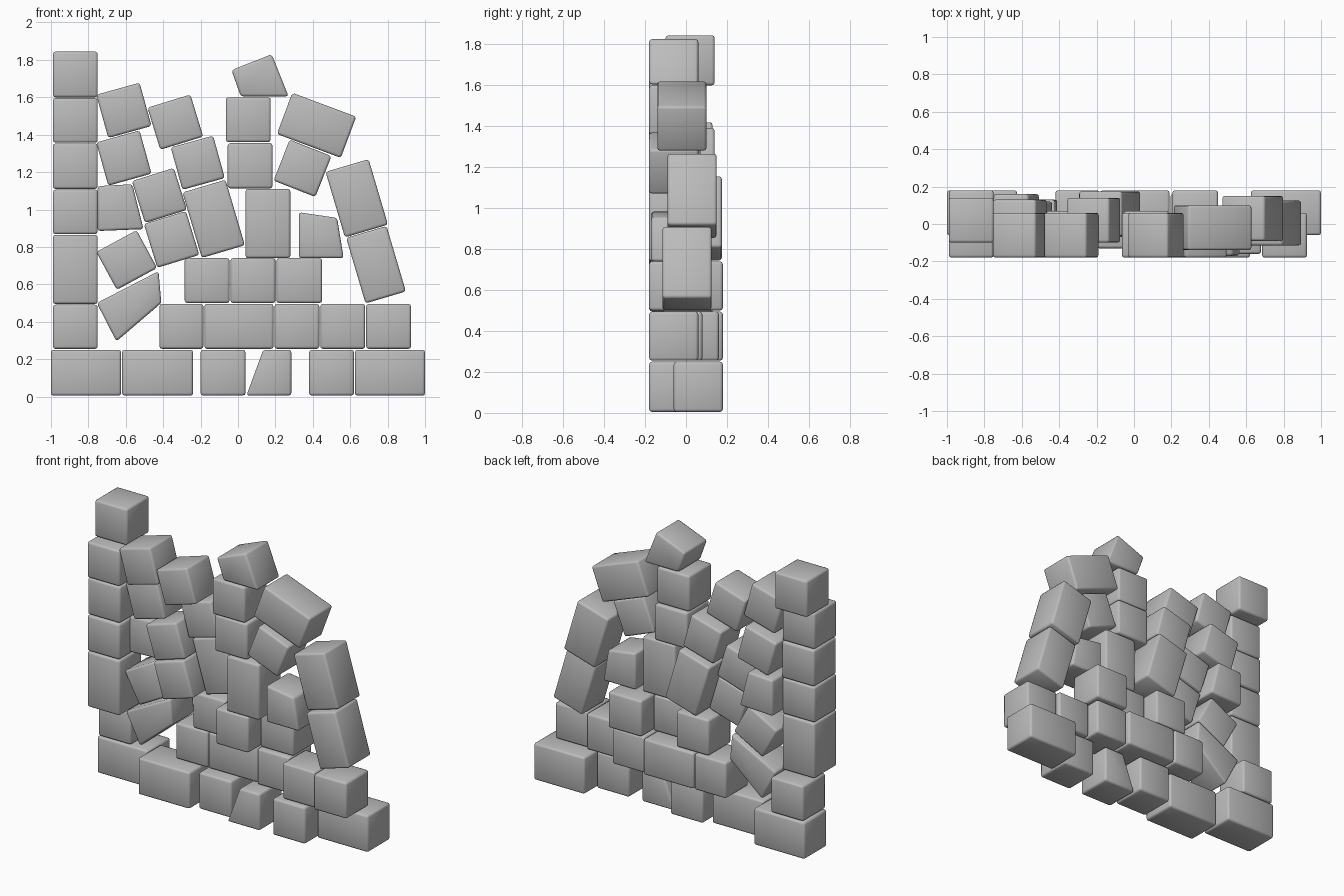
import bpy, bmesh, math

if "Cube" in bpy.data.objects:
    bpy.data.objects.remove(bpy.data.objects["Cube"], do_unlink=True)

stone = bpy.data.materials.new("grey stone")
stone.use_nodes = True
stone.diffuse_color = (0.5, 0.5, 0.5, 1)
stone.node_tree.nodes["Principled BSDF"].inputs["Base Color"].default_value = (0.5, 0.5, 0.5, 1)

DEPTH = 0.24
BACK, FRONT = -0.06, -0.18


def add_stone(name, outline, front):
    """Extrude an x-z outline from front to back and round its edges."""
    bm = bmesh.new()
    near = [bm.verts.new((x, front, z)) for x, z in outline]
    face = bm.faces.new(near)
    extruded = bmesh.ops.extrude_face_region(bm, geom=[face])["geom"]
    moved = [v for v in extruded if isinstance(v, bmesh.types.BMVert)]
    bmesh.ops.translate(bm, verts=moved, vec=(0, DEPTH, 0))
    bmesh.ops.recalc_face_normals(bm, faces=bm.faces)
    bmesh.ops.bevel(bm, geom=bm.edges[:], offset=0.014, segments=2,
                    profile=0.5, affect='EDGES')
    for f in bm.faces:
        f.smooth = True
    mesh = bpy.data.meshes.new(name)
    bm.to_mesh(mesh)
    bm.free()
    mesh.materials.append(stone)
    obj = bpy.data.objects.new(name, mesh)
    bpy.context.collection.objects.link(obj)
    return obj


def add_box(name, left, right, bottom, top, front):
    outline = [(left, bottom), (right, bottom), (right, top), (left, top)]
    return add_stone(name, outline, front)


def add_tilted(name, x, z, width, height, angle, front):
    c, s = math.cos(math.radians(angle)), math.sin(math.radians(angle))
    corners = [(-width, -height), (width, -height), (width, height), (-width, height)]
    outline = [(x + (u * c - v * s) / 2, z + (u * s + v * c) / 2) for u, v in corners]
    return add_stone(name, outline, front)


# Level courses: bottom, top, then left, right and front of each stone
courses = {
    "bottom_course": (0.005, 0.25, [
        (-1, -0.625, BACK), (-0.62, -0.24, -0.17), (-0.2, 0.04, -0.13),
        (0.38, 0.62, FRONT), (0.625, 1, BACK)]),
    "second_course": (0.255, 0.495, [
        (-0.42, -0.185, BACK), (-0.18, 0.19, BACK), (0.195, 0.435, -0.08),
        (0.44, 0.68, -0.16), (0.685, 0.925, FRONT)]),
    "third_course": (0.5, 0.74, [
        (-0.285, -0.045, -0.07), (-0.04, 0.2, FRONT), (0.205, 0.45, BACK)]),
}
for course, (bottom, top, stones) in courses.items():
    for i, (left, right, front) in enumerate(stones):
        add_box(f"{course}_stone_{i + 1}", left, right, bottom, top, front)

# Straight column at the end of the wall
levels = [0.255, 0.495, 0.868, 1.11, 1.357, 1.6, 1.848]
fronts = [BACK, FRONT, FRONT, -0.175, FRONT, FRONT, -0.1]
for i, front in enumerate(fronts[:-1]):
    add_box(f"column_stone_{i + 1}", -0.99, -0.75, levels[i], levels[i + 1] - 0.004,
            fronts[i] if i < 5 else fronts[-1])

# Upright stones in the middle
add_box("middle_tall_stone", 0.04, 0.28, 0.74, 1.11, FRONT)
add_box("middle_upper_stone", -0.055, 0.185, 1.113, 1.355, -0.17)
add_box("middle_top_stone", -0.065, 0.175, 1.36, 1.6, FRONT)

# Leaning stones: x, z, width, height, angle, front
leaning = {
    "left_lean_top": (-0.61, 1.53, 0.24, 0.24, 15.5, FRONT),
    "left_lean_upper": (-0.61, 1.275, 0.24, 0.24, 15.5, -0.11),
    "inner_lean_top": (-0.335, 1.467, 0.24, 0.235, 17, FRONT),
    "inner_lean_upper": (-0.215, 1.25, 0.235, 0.235, 15.5, -0.1),
    "inner_lean_middle": (-0.42, 1.075, 0.235, 0.235, 17.5, -0.17),
    "inner_lean_lower": (-0.355, 0.84, 0.235, 0.245, 17, FRONT),
    "inner_lean_tall": (-0.13, 0.95, 0.24, 0.365, 16.5, -0.065),
    "left_lean_lower": (-0.595, 0.73, 0.245, 0.23, 28.5, -0.12),
    "arch_long": (0.42, 1.45, 0.365, 0.235, -20.5, -0.14),
    "arch_inner": (0.345, 1.22, 0.24, 0.235, -21.5, FRONT),
    "arch_side_upper": (0.635, 1.06, 0.24, 0.365, 16.5, -0.09),
    "arch_side_lower": (0.738, 0.705, 0.225, 0.365, 16.5, -0.115),
}
for name, values in leaning.items():
    add_tilted(name + "_stone", *values)

# Stones with uneven outlines
uneven = {
    "bottom_wedge": ([(0.045, 0.005), (0.285, 0.005), (0.285, 0.25), (0.135, 0.25)], FRONT),
    "top_wedge": ([(0.015, 1.605), (0.27, 1.605), (0.18, 1.83), (-0.035, 1.745)], FRONT),
    "right_wedge": ([(0.325, 0.74), (0.565, 0.74), (0.53, 0.955), (0.325, 0.985)], -0.17),
    "left_wedge": ([(-0.75, 0.885), (-0.505, 0.895), (-0.565, 1.135), (-0.75, 1.125)], -0.08),
    "fallen_wedge": ([(-0.65, 0.295), (-0.41, 0.5), (-0.425, 0.67), (-0.755, 0.5)], -0.11),
}
for name, (outline, front) in uneven.items():
    add_stone(name + "_stone", outline, front)
